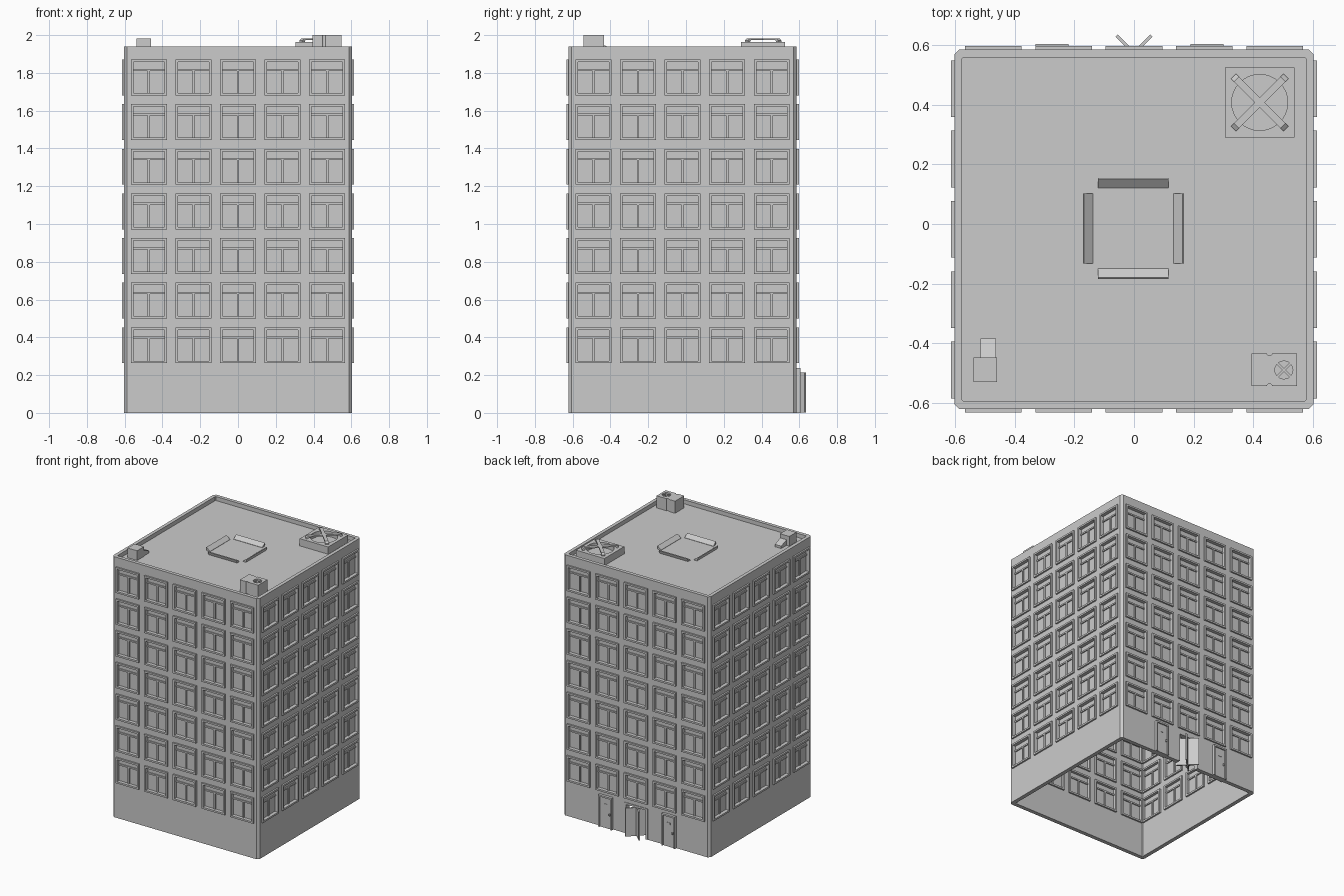
import bpy, bmesh, math
from mathutils import Matrix, Vector

if "Cube" in bpy.data.objects:
    bpy.data.objects.remove(bpy.data.objects["Cube"])

CY = -0.018          # building centre in y
HALF = 0.603         # half width of the walls
ROOF = 1.91
COLS = [0.236 * i for i in range(-2, 3)]
ROWS = [0.358 + 0.2362 * i for i in range(7)]


def box(bm, x0, x1, y0, y1, z0, z1, m=Matrix()):
    size = Matrix.Diagonal((x1 - x0, y1 - y0, z1 - z0, 1))
    mid = Matrix.Translation(((x0 + x1) / 2, (y0 + y1) / 2, (z0 + z1) / 2))
    bmesh.ops.create_cube(bm, size=1, matrix=m @ mid @ size)


def cyl(bm, x, y, z0, z1, r, n=24):
    bmesh.ops.create_cone(bm, cap_ends=True, segments=n, radius1=r, radius2=r, depth=z1 - z0,
                          matrix=Matrix.Translation((x, y, (z0 + z1) / 2)))


def make(name, bm):
    bmesh.ops.recalc_face_normals(bm, faces=bm.faces)
    me = bpy.data.meshes.new(name)
    bm.to_mesh(me)
    bm.free()
    ob = bpy.data.objects.new(name, me)
    bpy.context.collection.objects.link(ob)
    return ob


def cut(ob, bm):
    # subtract a helper mesh, then throw the helper away
    helper = make("cutter", bm)
    helper.hide_render = True
    mod = ob.modifiers.new("cut", 'BOOLEAN')
    mod.operation, mod.solver, mod.object = 'DIFFERENCE', 'EXACT', helper
    bpy.context.view_layer.objects.active = ob
    bpy.ops.object.modifier_apply(modifier=mod.name)
    bpy.data.objects.remove(helper)


def side(k):
    # local wall faces -y; turn it onto side k
    return Matrix.Translation((0, CY, 0)) @ Matrix.Rotation(k * math.pi / 2, 4, 'Z')


# Hollow shell: ceiling, inner wall, bottom rim, outer wall, parapet, roof
bm = bmesh.new()
rings = []
for h, c, z in [(0.573, 0.004, 1.88), (0.573, 0.004, 0), (HALF, 0.016, 0), (HALF, 0.016, 1.94),
                (0.577, 0.004, 1.94), (0.577, 0.004, ROOF)]:
    pts = [(h, -h + c), (h, h - c), (h - c, h), (-h + c, h),
           (-h, h - c), (-h, -h + c), (-h + c, -h), (h - c, -h)]
    rings.append([bm.verts.new((x, y + CY, z)) for x, y in pts])
for a, b in zip(rings, rings[1:]):
    for i in range(8):
        j = (i + 1) % 8
        bm.faces.new((a[i], a[j], b[j], b[i]))
bm.faces.new(rings[0])
bm.faces.new(rings[-1])
body = make("building_shell", bm)

# Window openings and entrance opening
bm = bmesh.new()
for k in range(4):
    for u in COLS:
        for z in ROWS:
            box(bm, u - .088, u + .088, -HALF - .05, -HALF + .08, z - .088, z + .088, side(k))
box(bm, -.088, .088, 0.5, 0.7, -.05, .222)
cut(body, bm)


# Windows: frame, pane, transom and mullion
def window(bm, u, z, m):
    w, t = 0.095, 0.013
    o, i = -HALF - .012, -HALF + .042
    for s in (-1, 1):
        a, b = sorted((s * w, s * (w - t)))
        box(bm, u + a, u + b, o, i, z - w, z + w, m)
        box(bm, u - w + t, u + w - t, o, i, z + a, z + b, m)
    q = w - t
    box(bm, u - q, u + q, -HALF + .014, -HALF + .022, z - q, z + q, m)
    box(bm, u - q, u + q, -HALF + .006, -HALF + .030, z + .035, z + .046, m)
    box(bm, u - .006, u + .006, -HALF + .006, -HALF + .030, z - q, z + .035, m)


for k, name in enumerate(["front", "right", "back", "left"]):
    bm = bmesh.new()
    for u in COLS:
        for z in ROWS:
            window(bm, u, z, side(k))
    make(name + "_windows", bm)

# Service doors on the back
back = HALF + CY
for x, name in ((-.275, "left"), (.245, "right")):
    bm = bmesh.new()
    for s in (-1, 1):
        a, b = sorted((s * .055, s * .045))
        box(bm, x + a, x + b, back - .04, back + .02, 0, .238)
    box(bm, x - .045, x + .045, back - .04, back + .02, .226, .238)
    box(bm, x - .045, x + .045, back - .035, back + .010, 0, .226)
    box(bm, x - .012, x + .012, back, back + .013, .165, .180)
    box(bm, x - .038, x - .028, back, back + .020, .10, .115)
    make(name + "_service_door", bm)

# Entrance frame and revolving door
bm = bmesh.new()
for s in (-1, 1):
    a, b = sorted((s * .095, s * .080))
    box(bm, a, b, back - .034, back + .004, 0, .230)
box(bm, -.080, .080, back - .034, back + .004, .216, .230)
make("entrance_frame", bm)
bm = bmesh.new()
for s in (-1, 1):
    m = Matrix.Translation((0, .574, 0)) @ Matrix.Rotation(s * math.pi / 4, 4, 'Z')
    box(bm, -.082, .082, -.005, .005, .002, .213, m)
cyl(bm, 0, .574, 0, .215, .010, 12)
make("revolving_door", bm)

# Large roof fan: housing with round well, hub and cross bars with bent ends
fx, fy = .422, .408
bm = bmesh.new()
box(bm, fx - .117, fx + .117, fy - .117, fy + .117, ROOF - .01, 1.964)
fan = make("fan_housing", bm)
bm = bmesh.new()
cyl(bm, fx, fy, 1.925, 2.0, .094, 32)
cut(fan, bm)
bm = bmesh.new()
for s in (-1, 1):
    m = Matrix.Translation((fx, fy, 0)) @ Matrix.Rotation(s * math.pi / 4, 4, 'Z')
    prof = [(-.125, 1.960), (-.125, 1.972), (-.110, 1.983), (.110, 1.983), (.125, 1.972),
            (.125, 1.960), (.112, 1.960), (.104, 1.973), (-.104, 1.973), (-.112, 1.960)]
    f = bm.faces.new([bm.verts.new(m @ Vector((x, -.012, z))) for x, z in prof])
    ext = bmesh.ops.extrude_face_region(bm, geom=[f])["geom"]
    d = m.to_3x3() @ Vector((0, .024, 0))
    bmesh.ops.translate(bm, vec=d, verts=[v for v in ext if isinstance(v, bmesh.types.BMVert)])
make("fan_cross_bars", bm)

# Small air conditioner: side notches and recessed fan
ax, ay = .503, -.49
bm = bmesh.new()
box(bm, .395, .547, -.543, -.435, ROOF - .01, 2.0)
unit = make("air_conditioner", bm)
bm = bmesh.new()
cyl(bm, ax, ay, 1.985, 2.05, .030)
for y in (-.545, -.433):
    cyl(bm, .455, y, 1.8, 2.1, .009, 12)
cut(unit, bm)
bm = bmesh.new()
for s in (-1, 1):
    m = Matrix.Translation((ax, ay, 0)) @ Matrix.Rotation(s * math.pi / 4, 4, 'Z')
    box(bm, -.031, .031, -.004, .004, 1.990, 1.998, m)
make("air_conditioner_fan", bm)

# Vent box with sloped duct
bm = bmesh.new()
box(bm, -.538, -.460, -.530, -.448, ROOF - .01, 1.982)
make("vent_box", bm)
bm = bmesh.new()
box(bm, -.515, -.463, -.450, -.385, ROOF - .01, 1.952)
for v in bm.verts:
    if v.co.y > -.4 and v.co.z > 1.93:
        v.co.z = 1.928
make("vent_duct", bm)

# Roof hatch: four flaps leaning outwards around the centre
bm = bmesh.new()
for k in range(4):
    m = Matrix.Translation((-.002, -.015, 0)) @ Matrix.Rotation(k * math.pi / 2, 4, 'Z')
    prof = [(.135, ROOF - .004), (.135, ROOF + .002), (.165, 1.936), (.169, 1.933), (.160, ROOF - .004)]
    f = bm.faces.new([bm.verts.new(m @ Vector((-.118, y, z))) for y, z in prof])
    ext = bmesh.ops.extrude_face_region(bm, geom=[f])["geom"]
    d = m.to_3x3() @ Vector((.236, 0, 0))
    bmesh.ops.translate(bm, vec=d, verts=[v for v in ext if isinstance(v, bmesh.types.BMVert)])
make("roof_hatch_flaps", bm)
